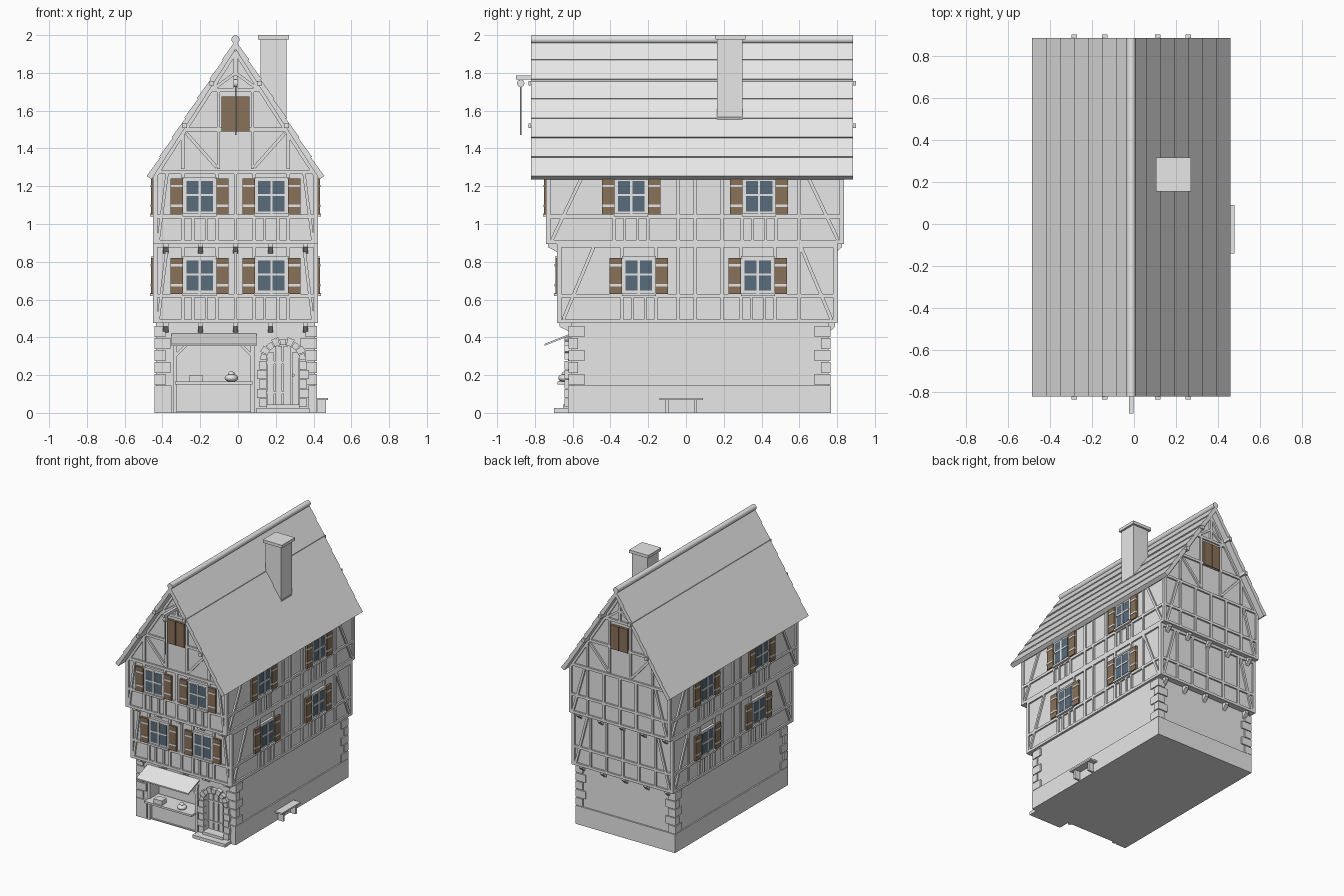
import bpy, bmesh, math
from mathutils import Vector, Matrix

cube = bpy.data.objects.get("Cube")
if cube:
    bpy.data.objects.remove(cube)

CX = -0.013  # house axis


def material(name, rgb):
    m = bpy.data.materials.new(name)
    m.use_nodes = True
    m.diffuse_color = (*rgb, 1)
    m.node_tree.nodes["Principled BSDF"].inputs["Base Color"].default_value = (*rgb, 1)
    return m


MATS = [material("pale_grey", (0.8, 0.8, 0.8)),
        material("shutter_brown", (0.25, 0.165, 0.1)),
        material("glass_blue", (0.1, 0.15, 0.2))]
GREY, BROWN, GLASS = range(3)


# Frames turn (along, outward, up) into house coordinates
def world(u, n, z):
    return Vector((u, n, z))


def facing(axis, offset, sign):
    if axis == "y":
        return lambda u, n, z: Vector((u, offset + sign * n, z))
    return lambda u, n, z: Vector((offset + sign * n, u, z))


class Part:
    def __init__(self, name):
        self.name, self.bm = name, bmesh.new()

    def prism(self, pts, n0, n1, frame=world, mat=GREY):
        a, b = [[self.bm.verts.new(frame(u, n, z)) for u, z in pts] for n in (n0, n1)]
        faces = [self.bm.faces.new(a), self.bm.faces.new(b)]
        for i in range(len(a)):
            j = (i + 1) % len(a)
            faces.append(self.bm.faces.new((a[i], a[j], b[j], b[i])))
        for f in faces:
            f.material_index = mat

    def box(self, u0, u1, n0, n1, z0, z1, frame=world, mat=GREY):
        self.prism([(u0, z0), (u1, z0), (u1, z1), (u0, z1)], n0, n1, frame, mat)

    def bar(self, p, q, frame, w=0.02, d=0.012):
        p, q = Vector(p), Vector(q)
        s = (q - p).normalized() * w / 2
        s = Vector((-s.y, s.x))
        self.prism([p + s, q + s, q - s, p - s], -0.01, d, frame)

    def rod(self, centre, r, length, axis, sides=12):
        rot = Matrix.Rotation(math.pi / 2, 4, axis) if axis != "Z" else Matrix()
        res = bmesh.ops.create_cone(self.bm, cap_ends=True, segments=sides, radius1=r, radius2=r,
                                    depth=length, matrix=Matrix.Translation(centre) @ rot)
        for f in {f for v in res["verts"] for f in v.link_faces}:
            f.smooth = len(f.verts) == 4

    def finish(self):
        bmesh.ops.translate(self.bm, verts=self.bm.verts, vec=(CX, 0, 0))
        bmesh.ops.recalc_face_normals(self.bm, faces=self.bm.faces)
        me = bpy.data.meshes.new(self.name)
        self.bm.to_mesh(me)
        self.bm.free()
        for m in MATS:
            me.materials.append(m)
        ob = bpy.data.objects.new(self.name, me)
        bpy.context.collection.objects.link(ob)


# Ground floor with shop opening and arched doorway
DOOR, DR = 0.251, 0.088
arc = [(DOOR - DR * math.cos(t), 0.28 + 0.08 * math.sin(t))
       for t in [math.pi * i / 12 for i in range(13)]]
p = Part("ground_floor")
p.box(-0.42, 0.42, -0.51, 0.755, 0, 0.48)
p.prism([(-0.42, 0), (-0.31, 0), (-0.31, 0.36), (0.08, 0.36), (0.08, 0), (DOOR - DR, 0)] + arc
        + [(DOOR + DR, 0), (0.42, 0), (0.42, 0.48), (-0.42, 0.48)], -0.61, -0.51)
p.finish()

p = Part("plinth")
p.box(-0.43, 0.43, -0.51, 0.767, 0, 0.144)
p.box(-0.43, -0.34, -0.625, -0.51, 0, 0.144)
p.box(0.385, 0.43, -0.625, -0.51, 0, 0.144)
p.box(-0.34, 0.385, -0.61, -0.51, 0, 0.008)
p.finish()

p = Part("corner_stones")
for sx in (-1, 1):
    for y, sy in ((-0.622, 1), (0.765, -1)):
        for i in range(5):
            z = 0.147 + i * 0.064
            lx, ly = (0.085, 0.05) if i % 2 else (0.06, 0.085)
            p.box(sx * (0.43 - lx), sx * 0.43, y, y + sy * ly, z, z + 0.058)
p.finish()

# Door
p = Part("door")
p.box(DOOR - DR, DOOR + DR, -0.57, -0.51, 0, 0.36)
for i in range(4):
    u = DOOR - DR + 0.004 + i * 0.044
    p.box(u, u + 0.036, -0.58, -0.56, 0.04, 0.32 if i in (0, 3) else 0.355)
for z in (0.1, 0.26):
    p.box(DOOR - DR, DOOR + 0.04, -0.586, -0.57, z, z + 0.014)
p.rod((DOOR + 0.055, -0.59, 0.2), 0.008, 0.02, "X", 8)
p.finish()

p = Part("door_stones")
for s in (-1, 1):
    for i in range(5):
        w = 0.05 if i % 2 else 0.04
        a, b = sorted((DOOR + s * DR, DOOR + s * (DR + w)))
        p.box(a, b, -0.642, -0.58, 0.03 + i * 0.05, 0.076 + i * 0.05)
for i in range(9):
    t0, t1 = math.pi * (i + 0.06) / 9, math.pi * (i + 0.94) / 9
    k = 0.042 if i % 2 else 0.033
    p.prism([(DOOR + (DR + r) * math.cos(t), 0.28 + (0.08 + r) * math.sin(t))
             for t, r in ((t0, 0), (t0, k), (t1, k), (t1, 0))], -0.642, -0.58)
p.box(DOOR - 0.14, DOOR + 0.14, -0.7, -0.58, 0, 0.025)
p.box(DOOR - DR, DOOR + DR, -0.65, -0.56, 0.025, 0.045)
p.finish()

# Shop front
p = Part("shop_counter")
p.box(-0.31, 0.08, -0.6, -0.52, 0, 0.15)
p.box(-0.32, 0.09, -0.68, -0.52, 0.15, 0.165)
for s, x in ((1, -0.32), (-1, 0.09)):
    p.box(x - 0.01, x + 0.01, -0.625, -0.55, 0, 0.38)
    p.bar((x, 0.3), (x + s * 0.06, 0.36), facing("y", -0.61, -1), 0.014)
p.box(-0.335, 0.105, -0.625, -0.55, 0.36, 0.38)
p.box(-0.245, -0.175, -0.67, -0.61, 0.165, 0.2)
p.finish()

p = Part("goods_sack")
for r, h, z in ((0.036, 0.6, 0.185), (0.018, 0.7, 0.207)):
    res = bmesh.ops.create_uvsphere(p.bm, u_segments=12, v_segments=8, radius=r, matrix=
                                    Matrix.Translation((-0.022, -0.64, z)) @ Matrix.Diagonal((1, 1, h, 1)))
for f in p.bm.faces:
    f.smooth = True
p.finish()

p = Part("shop_awning")
p.prism([(-0.75, 0.355), (-0.61, 0.41), (-0.61, 0.42), (-0.75, 0.365)], -0.34, 0.11,
        lambda u, n, z: Vector((n, u, z)))
p.finish()

# Upper floors and gable
W = 0.425
FLOORS = [(-0.67, 0.79, 0.475), (-0.73, 0.825, 0.895)]
p = Part("upper_walls")
p.box(-W, W, -0.67, 0.79, 0.475, 0.9)
p.prism([(-W, 0.895), (W, 0.895), (W, 1.26), (0, 1.92), (-W, 1.26)], -0.73, 0.825)
p.finish()


def window(part, u, z, f):
    part.box(u - 0.082, u + 0.082, -0.005, 0.016, z, z + 0.185, f)
    part.box(u - 0.07, u + 0.07, 0.01, 0.018, z + 0.012, z + 0.173, f, GLASS)
    part.box(u - 0.006, u + 0.006, 0.015, 0.022, z, z + 0.18, f)
    part.box(u - 0.07, u + 0.07, 0.015, 0.022, z + 0.092, z + 0.104, f)
    part.box(u - 0.09, u + 0.09, 0, 0.028, z - 0.015, z, f)
    part.box(u - 0.09, u + 0.09, 0, 0.02, z + 0.183, z + 0.195, f)
    for s in (-1, 1):
        c = u + s * 0.121
        part.box(c - 0.033, c + 0.033, 0.005, 0.022, z - 0.005, z + 0.185, f, BROWN)
        for h in (0.035, 0.14):
            part.box(c - 0.033, c + 0.033, 0.015, 0.025, z + h, z + h + 0.012, f)


frame, panes, brackets = Part("timber_frame"), Part("windows"), Part("jetty_brackets")
for level, (y0, y1, z0) in enumerate(FLOORS):
    top = z0 + (0.42 if level == 0 else 0.39)
    rail = z0 + 0.145
    walls = [("front", facing("y", y0, -1), -W, W, [-0.19, 0.19]),
             ("back", facing("y", y1, 1), -W, W, [])]
    side = [-0.25, 0.38] if level == 0 else [-0.29, 0.387]
    walls += [("side", facing("x", s * W, s), y0, y1, side) for s in (-1, 1)]
    for kind, f, a, b, wins in walls:
        end = min(top, 1.27) if kind == "side" else top
        for z in (z0 + 0.01, rail, end - 0.01):
            frame.bar((a - 0.012, z), (b + 0.012, z), f)
        for u in (a, b):
            frame.bar((u, z0), (u, end), f, 0.024)
        posts = {"front": [0], "back": [-0.28, -0.14, 0, 0.14, 0.28],
                 "side": [-0.04, 0.05, 0.19, 0.6]}[kind]
        for u in posts:
            frame.bar((u, z0), (u, end), f, 0.018)
        for c in wins:
            window(panes, c, rail + 0.015, f)
            for s in (-1, 1):
                frame.bar((c + s * 0.09, z0), (c + s * 0.09, end), f, 0.018)
                frame.bar((c + s * 0.035, z0), (c + s * 0.035, rail), f, 0.014)
        if kind != "front":
            run = 0.18 if kind == "side" else 0.12
            frame.bar((a + 0.02, z0 + 0.02), (a + run, end - 0.02), f, 0.018)
            frame.bar((b - 0.02, z0 + 0.02), (b - run, end - 0.02), f, 0.018)
        else:
            for s in (-1, 1):
                frame.bar((s * 0.41, z0 + 0.01), (s * 0.36, end), f, 0.016)
    inner = (-0.61, 0.755) if level == 0 else FLOORS[0][:2]
    for wall, edge in zip(inner, (y0, y1)):
        for x in (-0.37, -0.185, 0, 0.185, 0.37):
            brackets.prism([(wall, z0 - 0.05), (wall, z0), (edge, z0), (edge, z0 - 0.018)],
                           x - 0.014, x + 0.014, lambda u, n, z: Vector((n, u, z)))

# Gable timbers and hatches
for f in (facing("y", -0.73, -1), facing("y", 0.825, 1)):
    for half, z in ((0.27, 1.5), (0.135, 1.71)):
        frame.bar((-half, z), (half, z), f)
    frame.bar((0, 1.71), (0, 1.9), f)
    for s in (-1, 1):
        frame.bar((s * 0.09, 1.29), (s * 0.09, 1.71), f, 0.018)
        frame.bar((s * 0.28, 1.29), (s * 0.28, 1.48), f, 0.018)
        frame.bar((s * 0.1, 1.3), (s * 0.26, 1.48), f, 0.018)
        frame.bar((s * 0.43, 1.25), (0, 1.915), f, 0.025)
        frame.bar((s * 0.11, 1.72), (0, 1.8), f, 0.016)
        panes.box(s * 0.003, s * 0.074, 0, 0.02, 1.49, 1.675, f, BROWN)
frame.finish()
panes.finish()
brackets.finish()

# Roof with stepped courses
p = Part("roof")
foot, ridge = Vector((0.465, 1.25)), Vector((0, 1.97))
step = (ridge - foot) / 7
normal = Vector((-step.y, step.x)).normalized() * -1
for s in (-1, 1):
    pts = [foot - normal * 0.025]
    for i in range(7):
        pts += [foot + step * i + normal * 0.007, foot + step * (i + 1)]
    pts.append(Vector((0, 1.925)))
    p.prism([(s * q.x, q.y) for q in pts], -0.82, 0.885)
p.rod((0, 0.0325, 1.977), 0.022, 1.705, "X")
p.finish()

p = Part("purlins")
for s in (-1, 1):
    for x, z in ((0.27, 1.52), (0.127, 1.745)):
        p.box(s * x - 0.013, s * x + 0.013, -0.835, 0.9, z - 0.013, z + 0.013)
p.finish()

p = Part("chimney")
p.box(0.133, 0.269, 0.165, 0.3, 1.45, 1.98)
p.box(0.118, 0.283, 0.155, 0.315, 1.977, 2.0)
p.finish()

# Hoist and bench
p = Part("hoist")
p.box(-0.011, 0.011, -0.9, -0.72, 1.765, 1.787)
p.rod((0, -0.875, 1.745), 0.02, 0.02, "Y")
p.rod((0, -0.875, 1.605), 0.004, 0.27, "Z", 8)
p.finish()

p = Part("side_bench")
p.box(0.43, 0.49, -0.14, 0.09, 0.068, 0.08)
for y in (-0.1, 0.05):
    p.box(0.435, 0.48, y - 0.008, y + 0.008, 0, 0.068)
p.finish()
